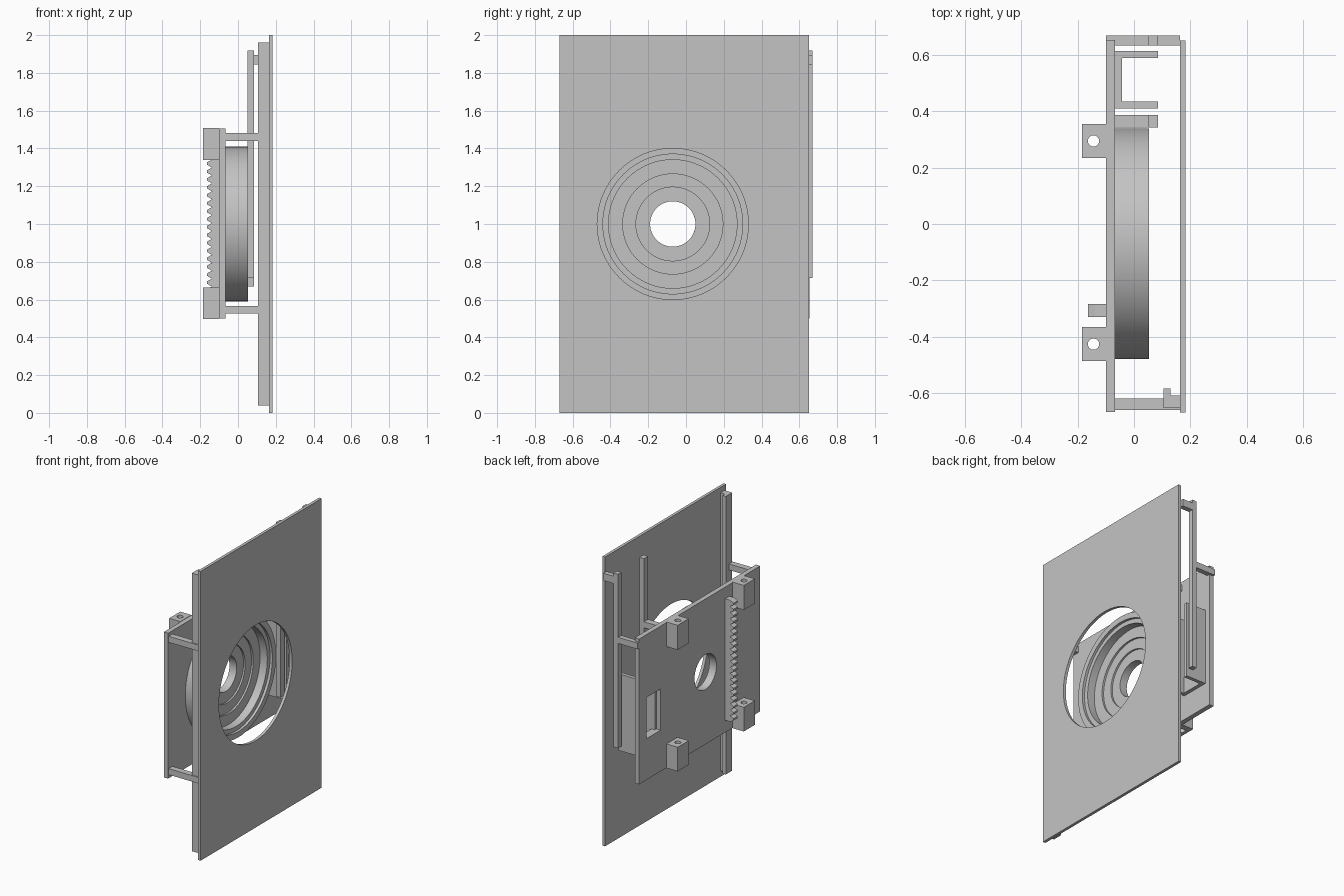
import bpy, bmesh, math
from mathutils import Matrix

cube = bpy.data.objects.get("Cube")
if cube:
    bpy.data.objects.remove(cube, do_unlink=True)

GREY = (0.55, 0.55, 0.55, 1)
mat = bpy.data.materials.new("plain grey")
mat.use_nodes = True
mat.diffuse_color = GREY
mat.node_tree.nodes["Principled BSDF"].inputs["Base Color"].default_value = GREY

HUB_Y, HUB_Z = -0.07, 1.0     # centre shared by the ring and both round openings


def finish(name, bm):
    bmesh.ops.recalc_face_normals(bm, faces=bm.faces)
    mesh = bpy.data.meshes.new(name)
    bm.to_mesh(mesh)
    bm.free()
    mesh.materials.append(mat)
    ob = bpy.data.objects.new(name, mesh)
    bpy.context.collection.objects.link(ob)
    return ob


def box(name, x, y, z):
    bm = bmesh.new()
    bmesh.ops.create_cube(bm, size=1)
    for v in bm.verts:
        for i, (lo, hi) in enumerate((x, y, z)):
            v.co[i] = hi if v.co[i] > 0 else lo
    return finish(name, bm)


def cylinder(name, centre, radius, depth, axis, sides=72):
    bm = bmesh.new()
    turn = Matrix.Rotation(math.pi / 2, 4, "Y") if axis == "X" else Matrix()
    bmesh.ops.create_cone(bm, cap_ends=True, segments=sides, radius1=radius, radius2=radius,
                          depth=depth, matrix=Matrix.Translation(centre) @ turn)
    return finish(name, bm)


def prism(name, outline, lo, hi, place):
    """Extrude a closed 2D outline; place(a, b, c) maps it into space."""
    bm = bmesh.new()
    low, high = ([bm.verts.new(place(a, b, c)) for a, b in outline] for c in (lo, hi))
    bm.faces.new(low)
    bm.faces.new(high)
    for i in range(len(low)):
        j = (i + 1) % len(low)
        bm.faces.new((low[i], low[j], high[j], high[i]))
    return finish(name, bm)


def cut(ob, *cutters):
    for c in cutters:
        mod = ob.modifiers.new("opening", "BOOLEAN")
        mod.operation, mod.solver, mod.object = "DIFFERENCE", "EXACT", c
    bpy.context.view_layer.update()
    graph = bpy.context.evaluated_depsgraph_get()
    ob.data = bpy.data.meshes.new_from_object(ob.evaluated_get(graph))
    ob.modifiers.clear()
    for c in cutters:
        bpy.data.objects.remove(c, do_unlink=True)


# Front panel with its large round opening
panel = box("front_panel", (0.163, 0.183), (-0.67, 0.652), (0, 2))
cut(panel, cylinder("cutter", (0.17, HUB_Y, HUB_Z), 0.4, 0.2, "X", 96))

# Back plate with a round opening and a rectangular window
plate = box("back_plate", (-0.1, -0.067), (-0.668, 0.655), (0.5, 1.505))
cut(plate, cylinder("cutter", (-0.08, HUB_Y, HUB_Z), 0.12, 0.2, "X"),
    box("cutter", (-0.2, 0), (0.42, 0.575), (0.785, 1.07)))

# Stepped ring, turned around the x axis
profile = [(0.41, -0.067), (0.41, 0.053), (0.37, 0.053), (0.37, 0.035), (0.34, 0.035),
           (0.34, -0.02), (0.265, -0.02), (0.265, -0.033), (0.195, -0.033),
           (0.195, -0.045), (0.12, -0.045), (0.12, -0.067)]
SIDES = 96
bm = bmesh.new()
loops = []
for s in range(SIDES):
    a = 2 * math.pi * s / SIDES
    loops.append([bm.verts.new((x, HUB_Y + r * math.cos(a), HUB_Z + r * math.sin(a)))
                  for r, x in profile])
for s in range(SIDES):
    here, after = loops[s], loops[(s + 1) % SIDES]
    for i in range(len(profile)):
        j = (i + 1) % len(profile)
        bm.faces.new((here[i], here[j], after[j], after[i]))
ring = finish("stepped_ring", bm)
bpy.ops.object.select_all(action="DESELECT")
ring.select_set(True)
bpy.context.view_layer.objects.active = ring
bpy.ops.object.shade_smooth_by_angle(angle=math.radians(30))

# L-shaped side rail and the two arms that tie it to the plate
rail = [(0.105, -0.655), (0.165, -0.655), (0.165, -0.61), (0.13, -0.61), (0.13, -0.585),
        (0.105, -0.585)]
prism("side_rail", rail, 0.04, 1.962, lambda x, y, z: (x, y, z))
for name, z in (("lower_arm", 0.525), ("upper_arm", 1.44)):
    box(name, (-0.07, 0.165), (-0.662, -0.62), (z, z + 0.042))

# Upright rods carried by arms, the outer one hooked to the panel
for name, y in (("outer", (0.635, 0.67)), ("inner", (0.343, 0.388))):
    box(name + "_rod", (0.05, 0.085), y, (0.715, 1.918))
    box(name + "_rod_arm", (-0.1 if name == "outer" else -0.067, 0.05), y, (1.44, 1.482))
box("outer_rod_hook", (0.085, 0.163), (0.635, 0.67), (1.845, 1.895))

# U-shaped bracket behind the window
u_shape = [(-0.067, 0.41), (0.085, 0.41), (0.085, 0.435), (-0.042, 0.435),
           (-0.042, 0.59), (0.085, 0.59), (0.085, 0.615), (-0.067, 0.615)]
bracket = prism("window_bracket", u_shape, 0.67, 1.2, lambda x, y, z: (x, y, z))
cut(bracket, box("cutter", (-0.2, 0), (0.437, 0.575), (0.785, 1.07)))

# Four drilled mounting blocks
for side, y in (("left", 0.295), ("right", -0.427)):
    for level, z in (("lower", (0.498, 0.665)), ("upper", (1.338, 1.508))):
        block = box(f"{level}_{side}_block", (-0.185, -0.1), (y - 0.06, y + 0.06), z)
        cut(block, cylinder("cutter", (-0.144, y, sum(z) / 2), 0.02, 0.4, "Z", 32))

# Toothed rack
TEETH, Z0, Z1 = 20, 0.585, 1.425
pitch = (Z1 - Z0) / TEETH
outline = [(-0.1, Z1), (-0.1, Z0)]
for t in range(TEETH):
    z = Z0 + t * pitch
    outline += [(-0.138, z), (-0.164, z + pitch * 0.35), (-0.164, z + pitch * 0.65)]
outline.append((-0.138, Z1))
prism("toothed_rack", outline, -0.33, -0.284, lambda x, z, y: (x, y, z))
